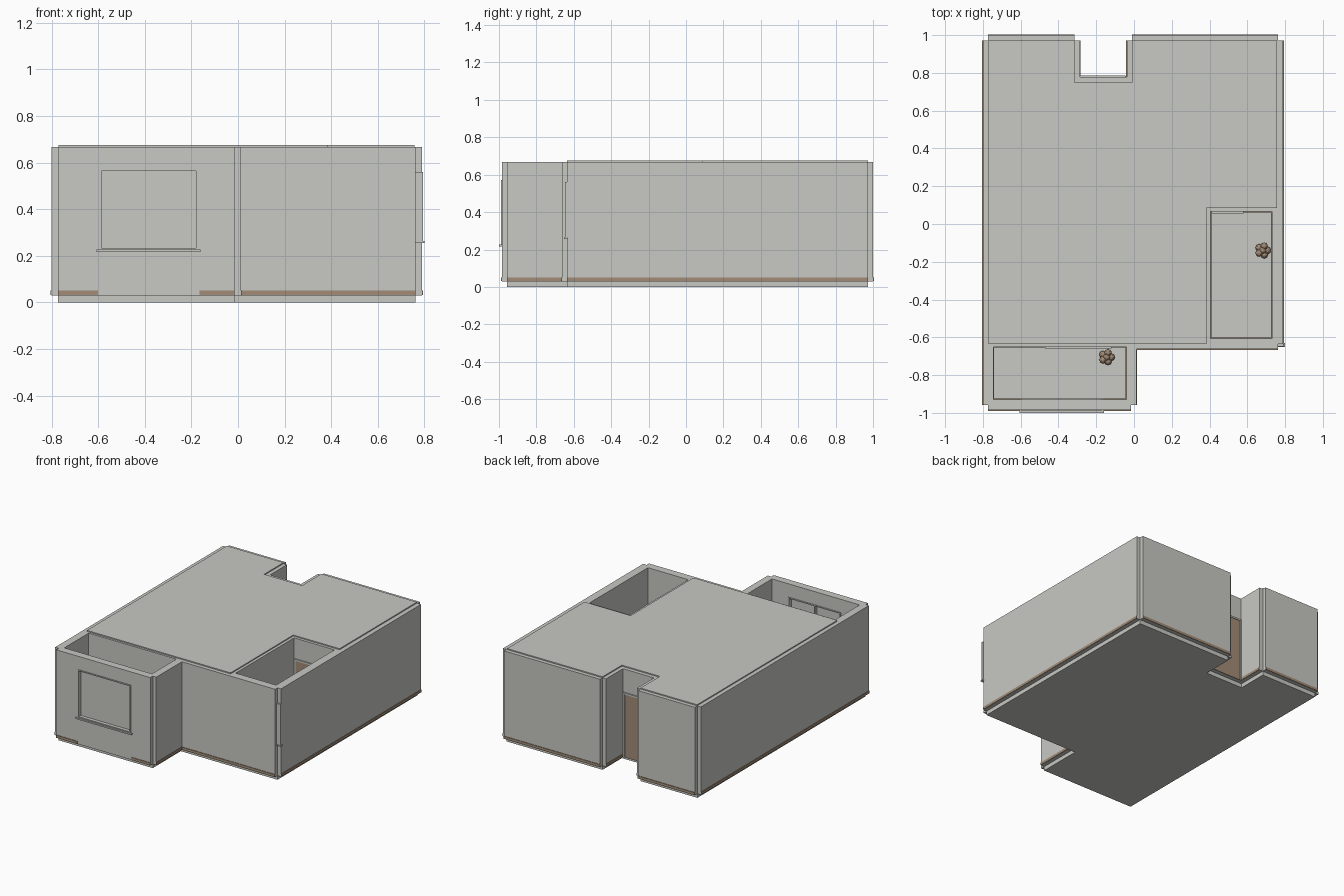
import bpy, bmesh, math
from mathutils import Vector

if "Cube" in bpy.data.objects:
    bpy.data.objects.remove(bpy.data.objects["Cube"], do_unlink=True)


def material(name, colour):
    m = bpy.data.materials.new(name)
    m.use_nodes = True
    m.diffuse_color = (*colour, 1)
    m.node_tree.nodes["Principled BSDF"].inputs["Base Color"].default_value = (*colour, 1)
    return m


GREY = material("plaster_grey", (0.58, 0.58, 0.55))
BROWN = material("wood_brown", (0.36, 0.26, 0.18))


def finish(name, bm, mat):
    bmesh.ops.recalc_face_normals(bm, faces=bm.faces)
    mesh = bpy.data.meshes.new(name)
    bm.to_mesh(mesh)
    bm.free()
    mesh.materials.append(mat)
    ob = bpy.data.objects.new(name, mesh)
    bpy.context.collection.objects.link(ob)
    return ob


def prism(name, outline, z0, z1, mat):
    bm = bmesh.new()
    face = bm.faces.new([bm.verts.new((p[0], p[1], z0)) for p in outline])
    top = bmesh.ops.extrude_face_region(bm, geom=[face])
    verts = [g for g in top["geom"] if isinstance(g, bmesh.types.BMVert)]
    bmesh.ops.translate(bm, verts=verts, vec=(0, 0, z1 - z0))
    return finish(name, bm, mat)


def box(name, x0, x1, y0, y1, z0, z1, mat):
    return prism(name, [(x0, y0), (x1, y0), (x1, y1), (x0, y1)], z0, z1, mat)


def cut(target, cutter):
    cutter.hide_render = True
    mod = target.modifiers.new("opening", "BOOLEAN")
    mod.operation, mod.solver, mod.object = "DIFFERENCE", "EXACT", cutter
    bpy.context.view_layer.objects.active = target
    bpy.ops.object.modifier_apply(modifier=mod.name)
    bpy.data.objects.remove(cutter, do_unlink=True)


# Plan of the building, counter-clockwise
NOTCH = [(-.01, .972), (-.01, .75), (-.315, .75), (-.315, .972)]
PLAN = [Vector(p) for p in [(-.772, -.957), (-.015, -.957), (-.015, -.635), (.762, -.635),
                            (.762, .972), *NOTCH, (-.772, .972)]]
T, FLOOR, TOP = 0.028, 0.03, 0.668
VOIDS = {"front": (-.745, -.04, -.93, -.65), "side": (.405, .73, -.605, .065)}


def normal(a, b):
    d = (b - a).normalized()
    return Vector((d.y, -d.x))


# Outer cladding outline: convex corners stay notched, inner corners meet
outline = []
for i, p in enumerate(PLAN):
    before, after = PLAN[i - 1], PLAN[(i + 1) % len(PLAN)]
    n1, n2 = normal(before, p), normal(p, after)
    if (p - before).cross(after - p) > 0:
        outline += [p + n1 * T, p, p + n2 * T]
    else:
        outline.append(p + (n1 + n2) * T)

prism("base_slab", PLAN, 0, FLOOR, GREY)
walls = prism("walls", outline, FLOOR, TOP, GREY)
for x0, x1, y0, y1 in VOIDS.values():
    cut(walls, box("void_cutter", x0, x1, y0, y1, 0, 1, GREY))
WX0, WX1, WZ0, WZ1 = -.595, -.172, .225, .572
cut(walls, box("window_cutter", WX0, WX1, -1.1, -.9, WZ0, WZ1, GREY))

# Roof slab, open over both balconies
prism("roof", [(-.77, -.635), (.385, -.635), (.385, .085), (.757, .085), (.757, .972),
               *NOTCH, (-.77, .972)], TOP, .676, GREY)

# Outer skirting, with a gap below the front window
def skirting(a, b):
    n = normal(a, b)
    prism("outer_skirting", [a + n * T, b + n * T, b + n * (T + .004), a + n * (T + .004)],
          FLOOR + .001, .05, BROWN)


for i, a in enumerate(PLAN):
    b = PLAN[(i + 1) % len(PLAN)]
    if i == 0:
        skirting(a, Vector((-.6, a.y)))
        skirting(Vector((-.165, a.y)), b)
    else:
        skirting(a, b)

# Balcony skirting
for name, (x0, x1, y0, y1) in VOIDS.items():
    s = .005
    for strip in [(x0, x1, y0, y0 + s), (x0, x1, y1 - s, y1), (x0, x0 + s, y0, y1), (x1 - s, x1, y0, y1)]:
        box(name + "_balcony_skirting", *strip, FLOOR, .05, BROWN)

# Front window: glass, frame bars, mullion and sill
box("front_window_glass", WX0, WX1, -.965, -.952, WZ0, WZ1, GREY)
F = .008
for x in (WX0, (WX0 + WX1 - F) / 2, WX1 - F):
    outer = -.965 if WX0 < x < WX1 - F else -.99
    box("front_window_upright", x, x + F, outer, -.925, WZ0, WZ1, GREY)
for z in (WZ0, WZ1 - F):
    box("front_window_rail", WX0, WX1, -.99, -.925, z, z + F, GREY)
box("front_window_sill", -.607, -.16, -1.0, -.925, .216, .226, GREY)

# Narrow side window end at the corner
box("side_window", .755, .794, -.648, -.634, .26, .56, GREY)
box("side_window_sill", .755, .8, -.652, -.63, .255, .263, GREY)


# Doors: grey frame around a brown leaf, facing +y or -y
def door(name, x0, x1, y, facing, top):
    def slab(part, a, b, depth, z, mat):
        ys = sorted((y, y + facing * depth))
        box(name + part, a, b, *ys, FLOOR, z, mat)
    slab("_leaf", x0 + .012, x1 - .012, .005, top - .012, BROWN)
    slab("_jamb", x0, x0 + .012, .009, top, GREY)
    slab("_jamb", x1 - .012, x1, .009, top, GREY)
    box(name + "_head", x0, x1, *sorted((y, y + facing * .009)), top - .012, top, GREY)


door("entrance_door", -.285, -.045, .778, 1, .5)
door("front_balcony_door", -.47, -.12, -.65, -1, .5)
door("side_balcony_door", .41, .58, .065, -1, .52)

# Small clustered pots on the balconies
for name, cx, cy in (("front", -.145, -.705), ("side", .682, -.14)):
    bm = bmesh.new()
    for k in range(6):
        a = k * math.tau / 5
        r = .024 if k < 5 else 0
        ball = bmesh.ops.create_uvsphere(bm, u_segments=8, v_segments=6, radius=.02)
        bmesh.ops.translate(bm, verts=ball["verts"],
                            vec=(cx + r * math.cos(a), cy + r * math.sin(a), FLOOR + .02 + .01 * (k % 2)))
    finish(name + "_balcony_plant", bm, BROWN)
